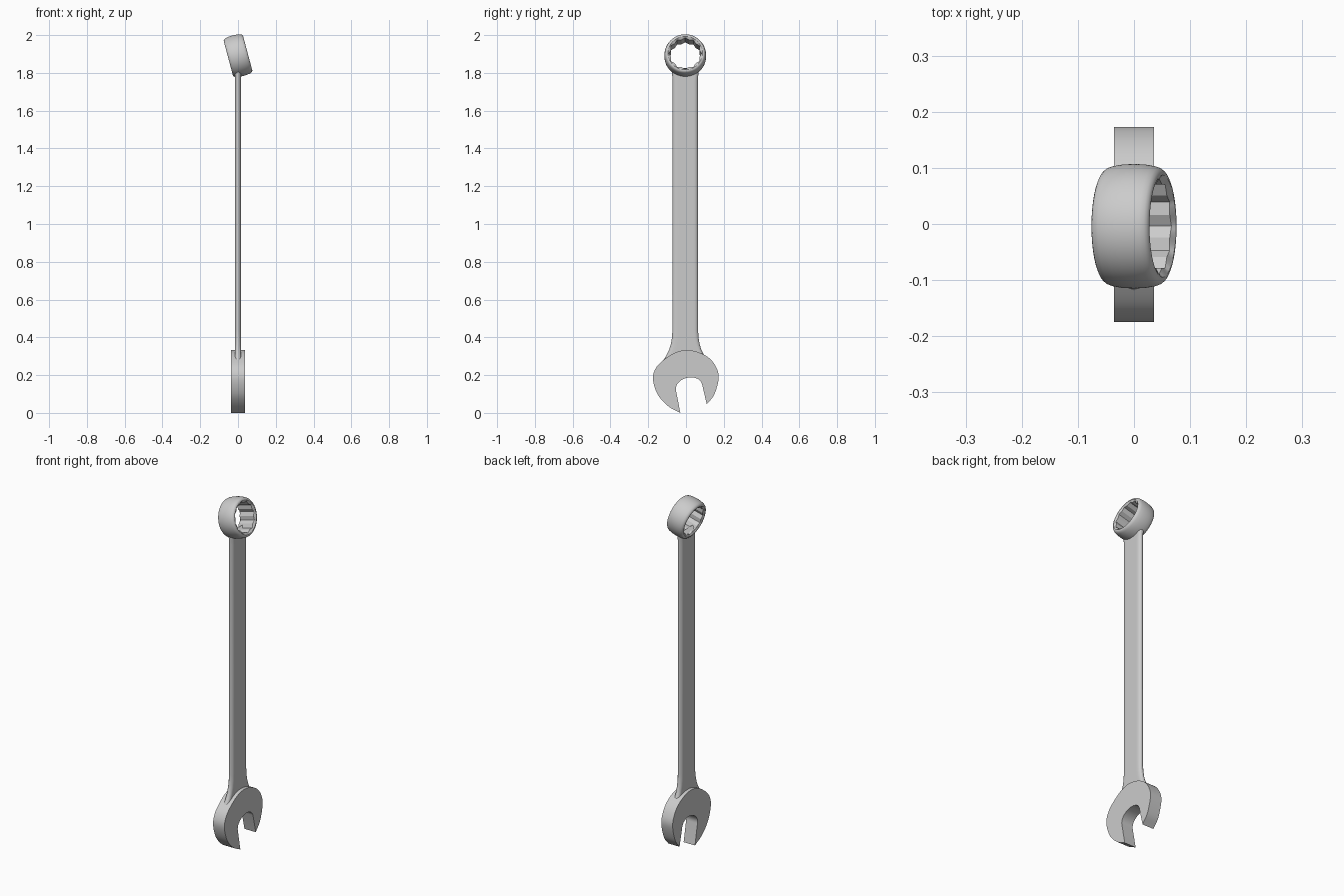
import bpy, bmesh
from math import sin, cos, pi, radians, sqrt
from mathutils import Vector, Matrix

if "Cube" in bpy.data.objects:
    bpy.data.objects.remove(bpy.data.objects["Cube"])


def loft(name, loops, ring=False, angle=30):
    """Skin closed loops of equal length; join ends (ring) or cap them."""
    bm = bmesh.new()
    rows = [[bm.verts.new(p) for p in loop] for loop in loops]
    n = len(rows[0])
    pairs = list(zip(rows, rows[1:]))
    if ring:
        pairs.append((rows[-1], rows[0]))
    for a, b in pairs:
        for i in range(n):
            j = (i + 1) % n
            bm.faces.new((a[i], a[j], b[j], b[i]))
    if not ring:
        bm.faces.new(rows[0])
        bm.faces.new(rows[-1])
    bmesh.ops.recalc_face_normals(bm, faces=bm.faces)
    mesh = bpy.data.meshes.new(name)
    bm.to_mesh(mesh)
    bm.free()
    mesh.shade_smooth()
    mesh.set_sharp_from_angle(angle=radians(angle))
    obj = bpy.data.objects.new(name, mesh)
    bpy.context.collection.objects.link(obj)
    return obj


def spline(points, steps=8):
    """Open Catmull-Rom curve through 2D points."""
    p = [Vector(q) for q in points]
    p = [2 * p[0] - p[1]] + p + [2 * p[-1] - p[-2]]
    out = []
    for i in range(1, len(p) - 2):
        a, b, c, d = p[i - 1:i + 3]
        for k in range(steps):
            t = k / steps
            out.append(0.5 * (2 * b + (c - a) * t + (2 * a - 5 * b + 4 * c - d) * t * t
                              + (3 * b - a - 3 * c + d) * t ** 3))
    out.append(p[-2])
    return out


# Open-end jaw: rounded outline with a slot turned about 14 degrees
outline = spline([(-0.03, 0.0), (-0.095, 0.036), (-0.15, 0.098), (-0.175, 0.18),
                  (-0.158, 0.24), (-0.11, 0.287), (-0.055, 0.32), (0, 0.332),
                  (0.06, 0.323), (0.12, 0.292), (0.158, 0.245), (0.173, 0.185),
                  (0.15, 0.098), (0.11, 0.046)])
centre, along, across = Vector((0.016, 0.135)), Vector((0.24, -0.97)), Vector((0.97, 0.24))
for k in range(21):
    a = pi * k / 20
    outline.append(centre + across * 0.071 * cos(a) - along * 0.052 * sin(a))
loft("open_jaw", [[(x, p.x, p.y) for p in outline] for x in (-0.036, 0.036)])


# Shaft: flat bar with rounded edges, flaring into the jaw
def section(half, z, z_at=None):
    pts = []
    for side in (1, -1):
        for k in range(9):
            a = -pi / 2 + pi * k / 8
            y = side * (half - 0.02 + 0.02 * cos(a))
            pts.append((side * 0.016 * sin(a), y - 0.004, z_at(y) if z_at else z))
        for k in range(1, 8):
            y = side * (half - 0.02) * (1 - k / 4)
            pts.append((side * 0.016, y - 0.004, z_at(y) if z_at else z))
    return pts


stations = [(0.125, 0.26), (0.112, 0.285), (0.097, 0.31), (0.085, 0.335), (0.076, 0.365),
            (0.070, 0.40), (0.068, 0.44), (0.067, 1.0), (0.067, 1.76)]
loops = [section(h, z) for h, z in stations]
loops.append(section(0.072, 0, lambda y: 1.89 - sqrt(0.095 ** 2 - y * y)))
loft("shaft", loops, angle=25)


# Box-end ring: barrel outside, twelve-point star hole, tilted 15 degrees
def star(t, R=0.086):
    u = t % (pi / 6)
    u = min(u, pi / 6 - u)
    return R * cos(pi / 6) / cos(pi / 6 - u)


N = 96
half_profile = [(-0.053, 0.091), (-0.053, 0.095), (-0.0505, 0.100), (-0.046, 0.104),
                (-0.038, 0.107), (-0.020, 0.110)]
profile = half_profile + [(0, 0.111)] + [(-a, r) for a, r in reversed(half_profile)]
angles = [2 * pi * i / N for i in range(N)]
loops = [[(a, r * cos(t), r * sin(t)) for t in angles] for a, r in profile]
loops += [[(a, star(t) * cos(t), star(t) * sin(t)) for t in angles] for a in (0.046, -0.046)]
box_ring = loft("box_ring", loops, ring=True, angle=28)
box_ring.data.transform(Matrix.Translation((0, -0.004, 1.891)) @ Matrix.Rotation(radians(-15), 4, 'Y'))
